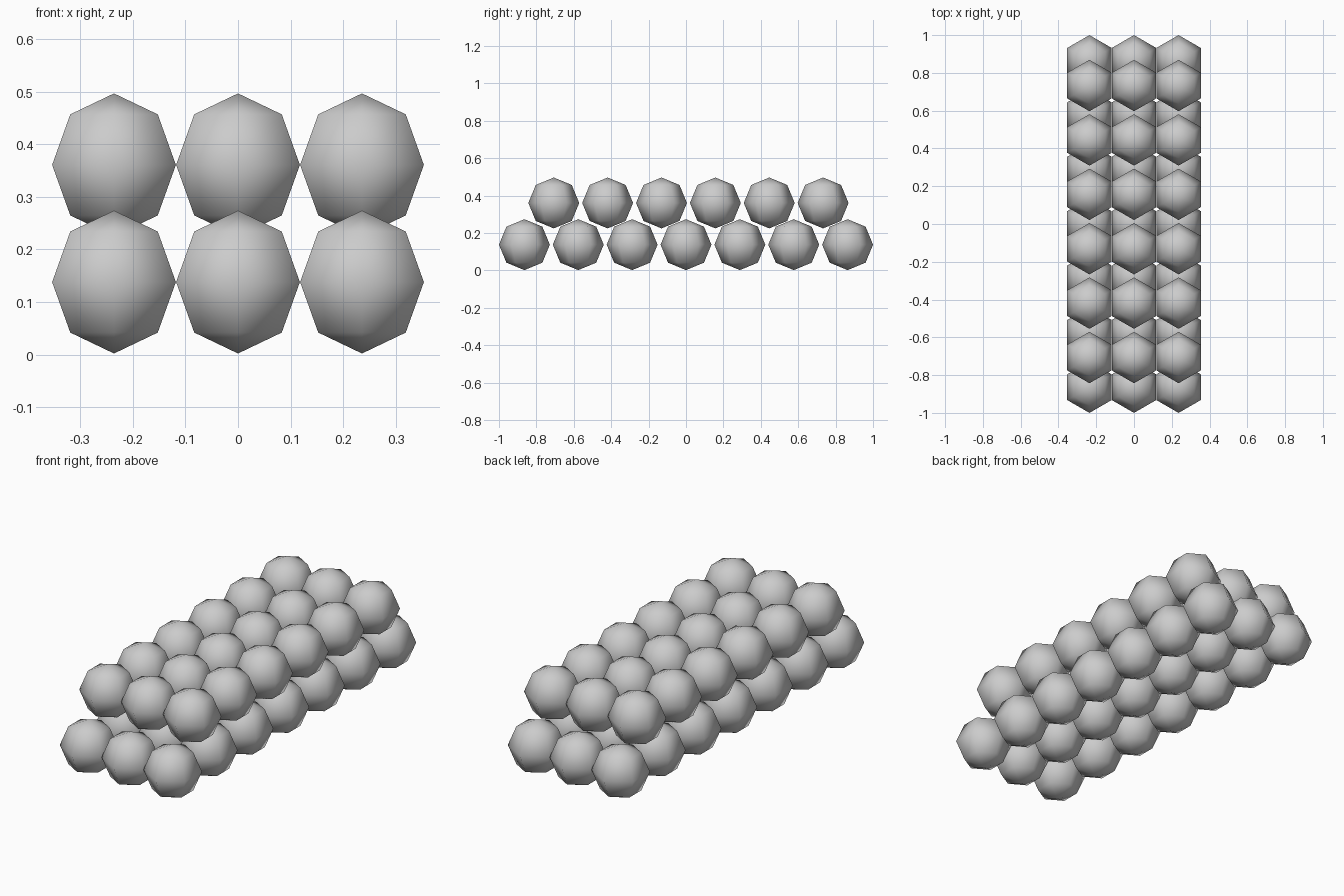
import bpy, bmesh
from math import sin, cos, pi, tau

if "Cube" in bpy.data.objects:
    bpy.data.objects.remove(bpy.data.objects["Cube"])

R = 0.136        # ball radius
SIDES = 6        # facets around the vertical axis
RINGS = 4        # bands from pole to pole
DX, DY = 0.236, 0.288


def ball_mesh():
    """Coarse ball: half-circle profile in the YZ plane spun about z."""
    bm = bmesh.new()
    prof = [bm.verts.new((0, R * sin(pi * i / RINGS), -R * cos(pi * i / RINGS)))
            for i in range(RINGS + 1)]
    edges = [bm.edges.new(p) for p in zip(prof, prof[1:])]
    bmesh.ops.spin(bm, geom=prof + edges, cent=(0, 0, 0), axis=(0, 0, 1),
                   angle=tau, steps=SIDES)
    bmesh.ops.remove_doubles(bm, verts=bm.verts, dist=1e-4)
    bmesh.ops.recalc_face_normals(bm, faces=bm.faces)
    for f in bm.faces:
        f.smooth = True
    mesh = bpy.data.meshes.new("ball")
    bm.to_mesh(mesh)
    bm.free()
    return mesh


def layer(name, mesh, rows, y_mid, z):
    """Grid of balls, three across and the given number of rows deep."""
    for col in range(3):
        for row in range(rows):
            ob = bpy.data.objects.new(f"{name}_{col}_{row}", mesh)
            ob.location = ((col - 1) * DX, y_mid + (row - (rows - 1) / 2) * DY, z)
            bpy.context.collection.objects.link(ob)


ball = ball_mesh()
layer("lower_ball", ball, 7, 0, 0.138)        # bottom layer
layer("upper_ball", ball, 6, 0.013, 0.361)    # top layer nested in the gaps
